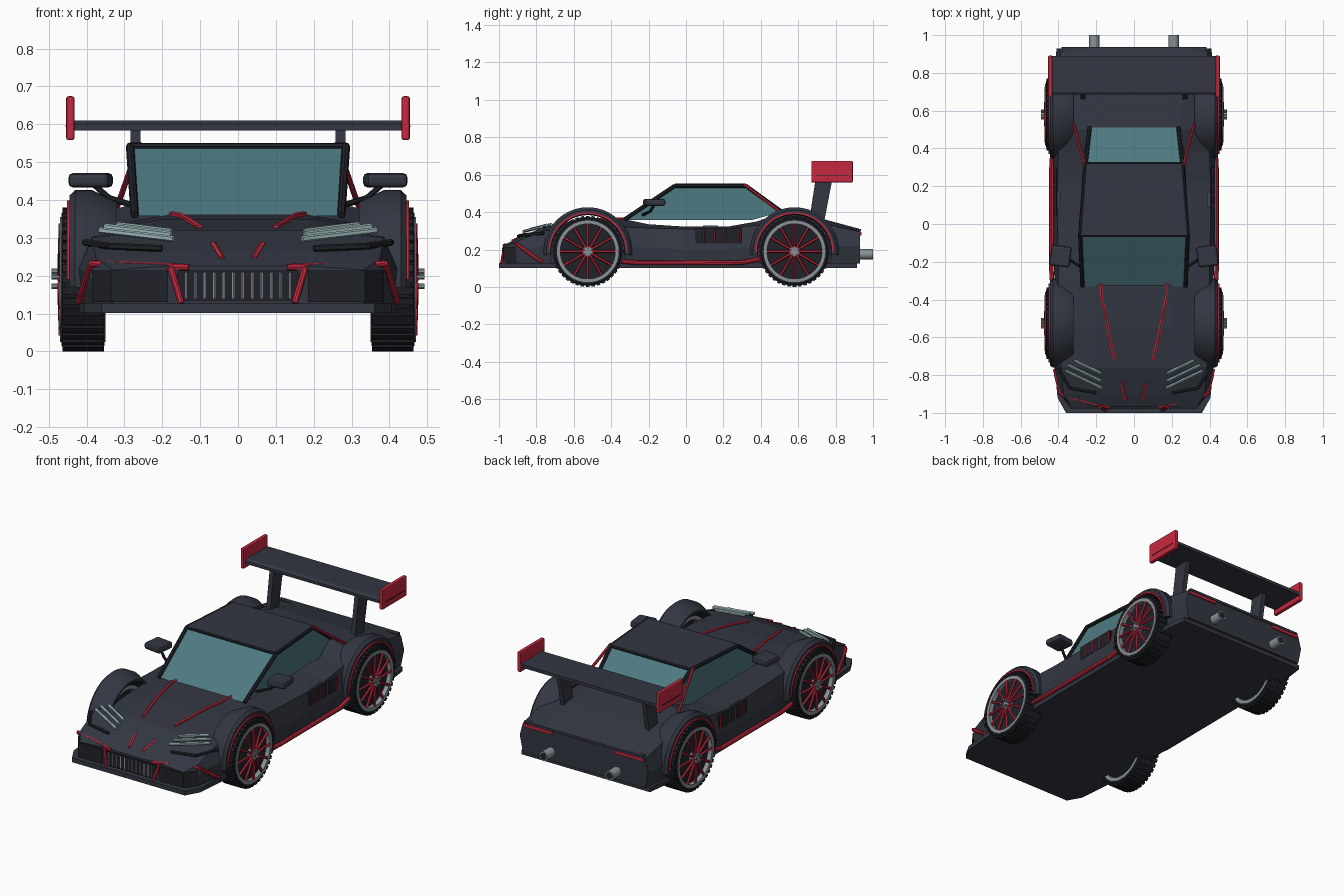
import bpy, bmesh, math
from mathutils import Vector, Matrix

if "Cube" in bpy.data.objects:
    bpy.data.objects.remove(bpy.data.objects["Cube"])


def material(name, r, g, b):
    m = bpy.data.materials.new(name)
    m.diffuse_color = (r, g, b, 1)
    m.use_nodes = True
    m.node_tree.nodes["Principled BSDF"].inputs["Base Color"].default_value = m.diffuse_color
    return m


BODY = material("charcoal paint", 0.033, 0.038, 0.054)
BLACK = material("black trim", 0.014, 0.016, 0.021)
RED = material("red accent", 0.56, 0.022, 0.05)
GLASS = material("teal glass", 0.075, 0.19, 0.22)
STEEL = material("grey metal", 0.25, 0.29, 0.32)
LAMP = material("pale lamp", 0.33, 0.47, 0.47)


def finish(name, bm, mats, mirror=False, bevel=0, smooth=False):
    bmesh.ops.recalc_face_normals(bm, faces=bm.faces[:])
    me = bpy.data.meshes.new(name)
    bm.to_mesh(me)
    bm.free()
    ob = bpy.data.objects.new(name, me)
    bpy.context.collection.objects.link(ob)
    for m in mats if isinstance(mats, list) else [mats]:
        me.materials.append(m)
    if bevel:
        mod = ob.modifiers.new("Bevel", "BEVEL")
        mod.width, mod.segments = bevel, 2
    if mirror:
        ob.modifiers.new("Mirror", "MIRROR").use_mirror_merge = False
    if smooth:
        bpy.ops.object.select_all(action="DESELECT")
        ob.select_set(True)
        bpy.context.view_layer.objects.active = ob
        bpy.ops.object.shade_smooth_by_angle(angle=math.radians(35))
    return ob


def add_box(bm, lo, hi, rot=None):
    lo, hi = Vector(lo), Vector(hi)
    mat = Matrix.Translation((lo + hi) / 2) @ (rot or Matrix()) @ Matrix.Diagonal((*(hi - lo), 1))
    bmesh.ops.create_cube(bm, size=1, matrix=mat)


def box(name, lo, hi, mat, mirror=False, bevel=0, rot=None):
    bm = bmesh.new()
    add_box(bm, lo, hi, rot)
    return finish(name, bm, mat, mirror, bevel)


def add_rod(bm, a, b, r, n=8):
    a, b = Vector(a), Vector(b)
    q = (b - a).to_track_quat("Z", "Y").to_matrix().to_4x4()
    bmesh.ops.create_cone(bm, cap_ends=True, segments=n, radius1=r, radius2=r,
                          depth=(b - a).length, matrix=Matrix.Translation((a + b) / 2) @ q)


def rods(name, paths, r, mat, mirror=True, n=8):
    bm = bmesh.new()
    for p in paths:
        for a, b in zip(p, p[1:]):
            add_rod(bm, a, b, r, n)
    return finish(name, bm, mat, mirror, smooth=True)


def add_lathe(bm, profile, cy, cz, a0=0, a1=360, n=40):
    """Sweep a closed (x, radius) profile about an x-axis line."""
    full = a1 - a0 == 360
    rings = []
    for i in range(n if full else n + 1):
        t = math.radians(a0 + (a1 - a0) * i / n)
        rings.append([bm.verts.new((x, cy + r * math.cos(t), cz + r * math.sin(t))) for x, r in profile])
    k = len(profile)
    for i in range(n):
        p, q = rings[i], rings[(i + 1) % len(rings)]
        for j in range(k):
            bm.faces.new((p[j], p[(j + 1) % k], q[(j + 1) % k], q[j]))
    if not full:
        bm.faces.new(rings[0])
        bm.faces.new(rings[-1])


def prism(name, outline, axis, lo, hi, mat, mirror=False):
    """Extrude a 2D outline along x or z."""
    bm = bmesh.new()
    put = (lambda p, h: (h, *p)) if axis == "x" else (lambda p, h: (*p, h))
    a = [bm.verts.new(put(p, lo)) for p in outline]
    b = [bm.verts.new(put(p, hi)) for p in outline]
    bm.faces.new(a)
    bm.faces.new(b)
    for i in range(len(a)):
        j = (i + 1) % len(a)
        bm.faces.new((a[i], a[j], b[j], b[i]))
    return finish(name, bm, mat, mirror)


WHEEL_Y, CZ = (-0.525, 0.58), 0.19

# Body shell: y, bottom half width, side width/height, shoulder width/height, deck width/height
SECTIONS = [
    (-0.97, .33, .34, .18, .33, .215, .20, .225), (-0.90, .38, .39, .20, .375, .245, .20, .262),
    (-0.76, .41, .42, .22, .385, .300, .20, .320), (-0.55, .41, .42, .22, .390, .315, .20, .350),
    (-0.33, .41, .42, .22, .400, .320, .18, .362), (-0.20, .42, .425, .21, .40, .315, .27, .335),
    (0.0, .425, .43, .20, .405, .31, .28, .322), (0.22, .425, .43, .20, .405, .31, .28, .322),
    (0.38, .425, .43, .22, .40, .33, .28, .35), (0.50, .42, .43, .22, .39, .36, .25, .395),
    (0.70, .42, .43, .22, .39, .345, .25, .372), (0.93, .39, .41, .22, .39, .295, .25, .31)]
bm = bmesh.new()
loops = []
for y, wb, wm, zm, ws, zs, wt, zt in SECTIONS:
    half = [(wb, 0.125), (wm, zm), (ws, zs), (wt, zt)]
    pts = half + [(-x, z) for x, z in reversed(half)]
    loops.append([bm.verts.new((x, y, z)) for x, z in pts])
for p, q in zip(loops, loops[1:]):
    for j in range(8):
        bm.faces.new((p[j], p[(j + 1) % 8], q[(j + 1) % 8], q[j]))
bm.faces.new(loops[0])
bm.faces.new(loops[-1])
body = finish("body_shell", bm, BODY)

# Wheel wells cut out of the shell
bm = bmesh.new()
for cy in WHEEL_Y:
    for s in (1, -1):
        add_rod(bm, (s * 0.33, cy, CZ), (s * 0.6, cy, CZ), 0.2, 40)
cutter = finish("wheel_well_cutter", bm, BODY)
cutter.hide_render = True
mod = body.modifiers.new("Wells", "BOOLEAN")
mod.operation, mod.object, mod.solver = "DIFFERENCE", cutter, "EXACT"
bpy.context.view_layer.objects.active = body
bpy.ops.object.modifier_apply(modifier="Wells")
bpy.data.objects.remove(cutter)

# Flat floor with front splitter
half = [(.36, -1.0), (.405, -.92), (.42, -.75), (.425, .8), (.41, .915)]
prism("floor", half + [(-x, y) for x, y in reversed(half)], "z", 0.102, 0.127, BODY)

# Wheels, arches and arch trim
for label, cy in zip(("front", "rear"), WHEEL_Y):
    bm = bmesh.new()
    add_lathe(bm, [(.352, .155), (.352, .175), (.362, .184), (.455, .184), (.466, .175), (.466, .155)], cy, CZ)
    for i in range(40):
        t = 2 * math.pi * i / 40
        rot = Matrix.Rotation(t, 4, "X")
        c = Vector((.409, cy + .184 * math.cos(t), CZ + .184 * math.sin(t)))
        d = Vector((.055, .006, .0095))
        add_box(bm, c - d, c + d, rot)
    finish(label + "_tyres", bm, BLACK, True)
    bm = bmesh.new()
    add_lathe(bm, [(.35, .145), (.35, .165), (.47, .165), (.47, .147)], cy, CZ)
    add_rod(bm, (.44, cy, CZ), (.476, cy, CZ), .028, 16)
    for i in range(5):
        t = math.radians(90 + 72 * i)
        p = (cy + .022 * math.cos(t), CZ + .022 * math.sin(t))
        add_rod(bm, (.46, *p), (.492, *p), .007, 6)
    finish(label + "_rims", bm, STEEL, True, smooth=True)
    bm = bmesh.new()
    add_rod(bm, (.40, cy, CZ), (.445, cy, CZ), .15, 32)
    finish(label + "_wheel_discs", bm, BLACK, True)
    spokes = []
    for i in range(12):
        c, s = math.cos(math.pi * i / 6), math.sin(math.pi * i / 6)
        spokes.append([(.47, cy + .022 * c, CZ + .022 * s), (.466, cy + .148 * c, CZ + .148 * s)])
    rods(label + "_spokes", spokes, .0075, RED, n=6)
    bm = bmesh.new()
    add_lathe(bm, [(.32, .194), (.445, .199), (.445, .222), (.43, .236), (.385, .236), (.32, .205)],
              cy, CZ, -5, 185, 28)
    finish(label + "_arches", bm, BODY, True, smooth=True)
    bm = bmesh.new()
    add_lathe(bm, [(.441, .2), (.452, .2), (.452, .209), (.441, .209)], cy, CZ, 0, 180, 28)
    finish(label + "_arch_trim", bm, RED, True)

# Cabin: glass sides, screen and rear window, painted roof and underside
CABIN = [(-.33, .357, .27), (-.06, .54, .28), (.32, .54, .25), (.51, .402, .23), (.35, .357, .275)]
bm = bmesh.new()
right = [bm.verts.new((w, y, z)) for y, z, w in CABIN]
left = [bm.verts.new((-w, y, z)) for y, z, w in CABIN]
bm.faces.new(right)
bm.faces.new(left)
for i in range(5):
    j = (i + 1) % 5
    f = bm.faces.new((right[i], right[j], left[j], left[i]))
    f.material_index = 1 if i in (1, 4) else 0
finish("cabin", bm, [GLASS, BODY])
prism("roof_panel", [(-.28, -.065), (.28, -.065), (.252, .325), (-.252, .325)], "z", .538, .549, BODY)
rods("pillars", [[(.273, -.33, .36), (.285, -.06, .541), (.256, .32, .541), (.235, .51, .403)]], .011, BLACK)
rods("screen_rails", [[(0, -.06, .541), (.285, -.06, .541)], [(0, .32, .541), (.256, .32, .541)]], .009, BLACK)
rods("rear_pillar_trim", [[(.262, .31, .548), (.29, .42, .465), (.318, .525, .385)]], .008, RED)

# Door mirrors and handles
box("mirrors", (.335, -.225, .433), (.443, -.115, .471), BODY, True, .012, Matrix.Rotation(.12, 4, "Z"))
rods("mirror_arms", [[(.38, -.17, .44), (.34, -.19, .405), (.275, -.23, .385)]], .008, BLACK)
rods("door_handles", [[(.398, .09, .322), (.398, .17, .322)]], .006, STEEL)

# Side vents and sills
box("side_vents", (.41, .05, .232), (.424, .30, .312), BLACK, True)
rods("vent_bars", [[(.424, y, .237), (.424, y, .308)] for y in (.095, .152, .21, .29)], .005, RED, n=6)
rods("sills", [[(.43, -.36, .138), (.437, -.25, .128), (.437, .30, .13), (.43, .41, .152)]], .012, RED)

# Nose: grille, intakes, red blades
box("grille", (-.16, -.98, .135), (.16, -.965, .214), BLACK)
rods("grille_slats", [[(.0125 + .025 * i, -.981, .14), (.0125 + .025 * i, -.981, .209)] for i in range(6)],
     .0035, STEEL, n=6)
prism("side_intakes", [(.185, -.978), (.335, -.976), (.385, -.91), (.34, -.90), (.185, -.96)],
      "z", .13, .214, BLACK, True)
rods("nose_blades", [[(.42, -.77, .132), (.387, -.905, .232), (.13, -.972, .222)],
                     [(.178, -.968, .222), (.15, -.985, .128)],
                     [(.39, -.90, .225), (.415, -.80, .15)]], .009, RED)
rods("nose_marks", [[(.066, -.84, .284), (.042, -.93, .245)]], .008, RED, n=6)
rods("hood_stripes", [[(.175, -.31, .362), (.172, -.39, .362), (.15, -.49, .358), (.13, -.60, .347),
                       (.10, -.72, .328)]], .008, RED, n=6)

# Headlamps
rods("headlamps", [[(.32, -.72, .334), (.175, -.79, .316)], [(.352, -.745, .33), (.175, -.83, .308)],
                   [(.365, -.775, .32), (.17, -.868, .297)]], .0085, LAMP, n=6)
rods("headlamp_lips", [[(.405, -.76, .288), (.34, -.87, .278), (.20, -.895, .272)]], .009, BLACK, n=6)

# Rear wing on two struts
prism("wing_blade", [(.685, .584), (.89, .588), (.89, .606), (.70, .61), (.685, .60)], "x", -.435, .435, BODY)
box("wing_end_plates", (.432, .67, .558), (.454, .892, .674), RED, True, .006)
box("end_plate_lines", (.45, .695, .593), (.456, .868, .597), BLACK, True)
prism("wing_struts", [(.655, .33), (.735, .33), (.785, .59), (.695, .59)], "x", .258, .284, BODY, True)

# Tail: light bars, bumper strip, exhausts
box("tail_lights", (.20, .922, .276), (.385, .938, .294), RED, True, .003)
box("tail_lip", (-.38, .91, .296), (.38, .936, .31), BODY)
rods("exhausts", [[(.21, .88, .175), (.21, 1.0, .175)]], .027, STEEL, n=20)
rods("exhaust_bores", [[(.21, .99, .175), (.21, 1.001, .175)]], .02, BLACK, n=20)
